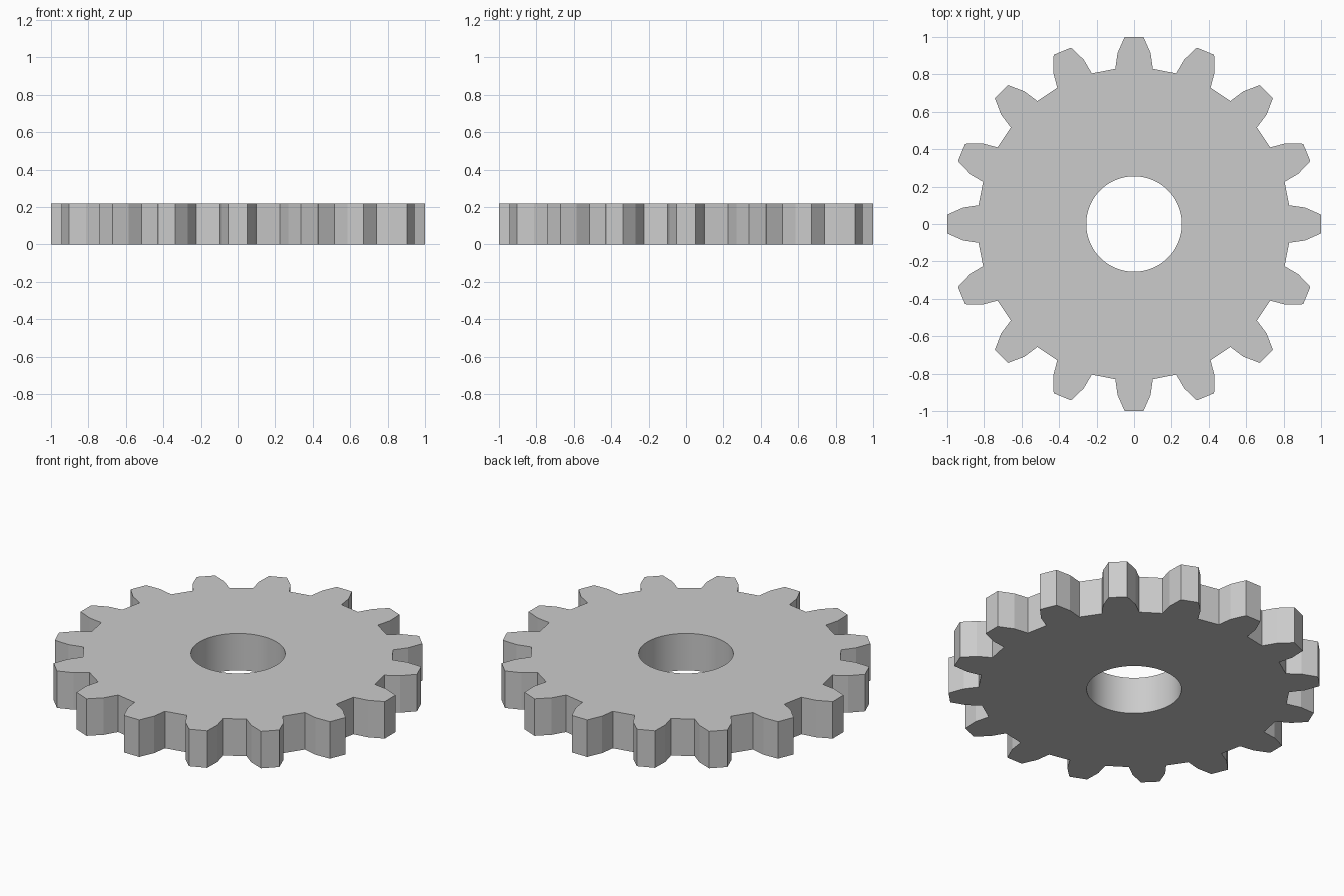
import bpy, bmesh
from math import sin, cos, radians, pi

if "Cube" in bpy.data.objects:
    bpy.data.objects.remove(bpy.data.objects["Cube"])

TEETH, HEIGHT, BORE = 16, 0.22, 0.255

# Half tooth profile: (distance from axis, half width), root to tip
half = [(0.83, 0.10), (0.915, 0.088), (1.0, 0.05)]
tooth = [(r, -w) for r, w in half] + [(r, w) for r, w in reversed(half)]
n = TEETH * len(tooth)

# Toothed outline and matching bore circle
outer = []
for t in range(TEETH):
    c, s = cos(2 * pi * t / TEETH), sin(2 * pi * t / TEETH)
    outer += [(x * c - y * s, x * s + y * c) for x, y in tooth]
step = 2 * pi / n
inner = [(BORE * cos((i - 2.5) * step), BORE * sin((i - 2.5) * step)) for i in range(n)]

# Four loops joined into a closed ring: outside wall, top, bore, underside
bm = bmesh.new()
loops = [[bm.verts.new((x, y, z)) for x, y in pts]
         for pts, z in ((outer, 0), (outer, HEIGHT), (inner, HEIGHT), (inner, 0))]
for k in range(4):
    a, b = loops[k], loops[(k + 1) % 4]
    for i in range(n):
        j = (i + 1) % n
        bm.faces.new((a[i], a[j], b[j], b[i]))
bmesh.ops.recalc_face_normals(bm, faces=bm.faces)

mesh = bpy.data.meshes.new("gear_wheel")
bm.to_mesh(mesh)
bm.free()
gear = bpy.data.objects.new("gear_wheel", mesh)
bpy.context.collection.objects.link(gear)

# Smooth bore, crisp tooth edges
bpy.context.view_layer.objects.active = gear
gear.select_set(True)
bpy.ops.object.shade_smooth_by_angle(angle=radians(8))
